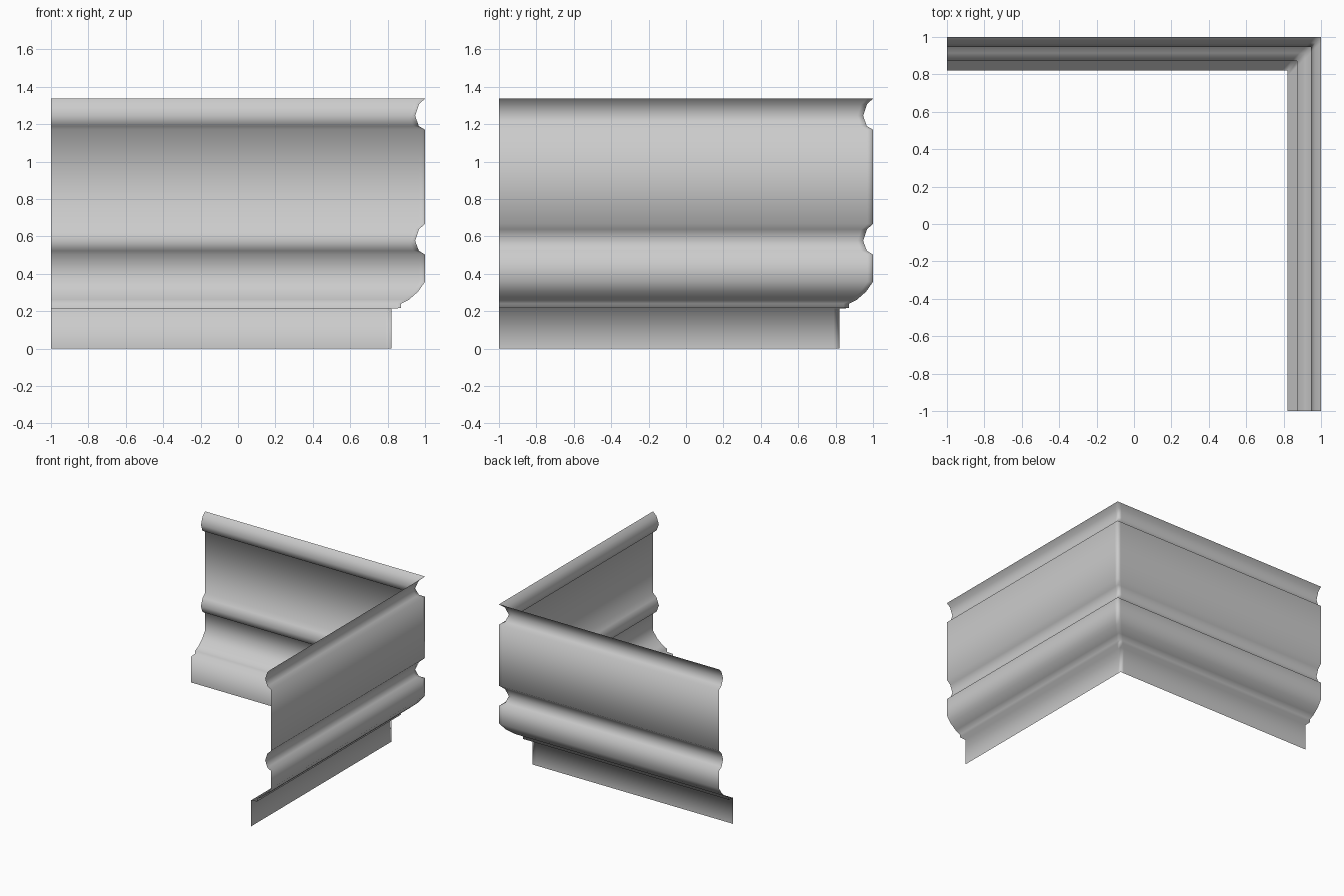
import bpy, bmesh
from math import radians

cube = bpy.data.objects.get("Cube")
if cube:
    bpy.data.objects.remove(cube, do_unlink=True)

paint = bpy.data.materials.new("plain_grey")
paint.use_nodes = True
grey = (0.6, 0.6, 0.6, 1)
paint.diffuse_color = grey
paint.node_tree.nodes["Principled BSDF"].inputs["Base Color"].default_value = grey


def cove(base, height):
    """Hollow groove, listed upwards as (distance from centre, height)."""
    steps = [(1, 0), (0.967, 0.12), (0.947, 0.45), (0.968, 0.82), (1, 1)]
    return [(d, base + t * height) for d, t in steps]


# Moulding section: plinth, lip, rounded belly, two coves with a flat band between
profile = [(0.82, 0), (0.82, 0.214), (0.872, 0.217), (0.872, 0.241),
           (0.914, 0.262), (0.963, 0.305), (1, 0.358)]
profile += cove(0.503, 0.165) + cove(1.17, 0.167)

# Sweep the section along both walls, with a tight loop either side of the mitre
bm = bmesh.new()
inset = 0.03
rows = []
for d, z in profile:
    path = [(-1, d), (d - inset, d), (d, d), (d, d - inset), (d, -1)]
    rows.append([bm.verts.new((x, y, z)) for x, y in path])
for low, high in zip(rows, rows[1:]):
    for i in range(len(low) - 1):
        bm.faces.new((low[i + 1], low[i], high[i], high[i + 1]))

# Smooth shading, with hard creases only along the length of the moulding
for face in bm.faces:
    face.smooth = True
for edge in bm.edges:
    level = abs(edge.verts[0].co.z - edge.verts[1].co.z) < 1e-5
    along = level and len(edge.link_faces) == 2
    if along and edge.calc_face_angle(0) > radians(50):
        edge.smooth = False

mesh = bpy.data.meshes.new("corner_moulding")
bm.to_mesh(mesh)
bm.free()
mesh.materials.append(paint)
moulding = bpy.data.objects.new("corner_moulding", mesh)
bpy.context.collection.objects.link(moulding)
